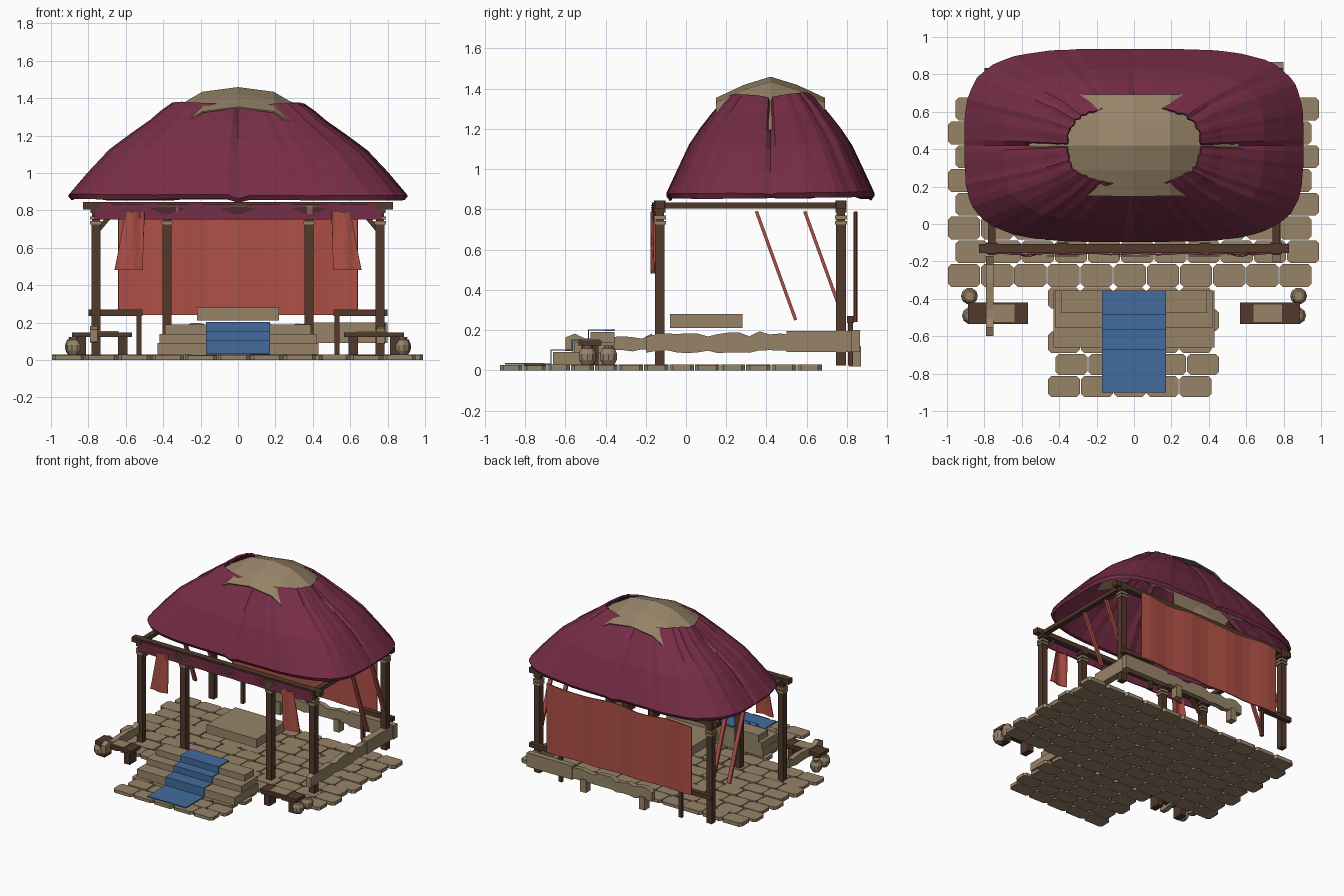
import bpy, bmesh, math, random
from mathutils import Vector

random.seed(4)
if "Cube" in bpy.data.objects:
    bpy.data.objects.remove(bpy.data.objects["Cube"])


def material(name, rgb):
    m = bpy.data.materials.new(name)
    m.use_nodes = True
    m.diffuse_color = (*rgb, 1)
    m.node_tree.nodes["Principled BSDF"].inputs["Base Color"].default_value = (*rgb, 1)
    return m


TAN = material("sandstone", (0.31, 0.23, 0.14))
MAROON = material("maroon cloth", (0.18, 0.026, 0.06))
RED = material("red cloth", (0.42, 0.08, 0.06))
BROWN = material("dark wood", (0.085, 0.04, 0.024))
BLUE = material("blue carpet", (0.055, 0.15, 0.34))


def finish(name, bm, mat):
    bmesh.ops.recalc_face_normals(bm, faces=bm.faces)
    me = bpy.data.meshes.new(name)
    bm.to_mesh(me)
    bm.free()
    me.materials.append(mat)
    ob = bpy.data.objects.new(name, me)
    bpy.context.collection.objects.link(ob)
    return ob


def add_box(bm, x, y, z):
    """Axis-aligned box from (low, high) ranges."""
    verts = bmesh.ops.create_cube(bm, size=1)["verts"]
    for v in verts:
        v.co = [(r[0] + r[1]) / 2 + c * (r[1] - r[0]) for c, r in zip(v.co, (x, y, z))]
    return verts


def box(name, mat, x, y, z):
    bm = bmesh.new()
    add_box(bm, x, y, z)
    return finish(name, bm, mat)


def sheet(name, mat, nu, nv, func, thick=0.008):
    """Grid surface from func(u, v), given a little thickness."""
    bm = bmesh.new()
    rows = [[bm.verts.new(func(i / nu, j / nv)) for j in range(nv + 1)] for i in range(nu + 1)]
    for a, b in zip(rows, rows[1:]):
        for j in range(nv):
            bm.faces.new((a[j], b[j], b[j + 1], a[j + 1]))
    ob = finish(name, bm, mat)
    s = ob.modifiers.new("thickness", "SOLIDIFY")
    s.thickness, s.offset = thick, 0
    return ob


def extrude(name, mat, outline, to_point, depth):
    """Flat outline mapped into space and pushed along a depth vector."""
    bm = bmesh.new()
    f = bm.faces.new([bm.verts.new(to_point(*p)) for p in outline])
    new = bmesh.ops.extrude_face_region(bm, geom=[f])["geom"]
    bmesh.ops.translate(bm, vec=depth, verts=[v for v in new if isinstance(v, bmesh.types.BMVert)])
    return finish(name, bm, mat)


def ragged(a, b, low, high, n=14):
    """Broken wall outline with an uneven top and bottom."""
    top, bottom = [], []
    for i in range(n + 1):
        s = a + (b - a) * i / n
        top.append((s, high - random.uniform(0, 0.03)))
        bottom.append((s, low + random.uniform(0, 0.015)))
    return top + bottom[::-1]


# Paved floor: staggered slabs with clipped corners
bm = bmesh.new()


def pave(y0, rows, pitch, half, tile):
    for r in range(rows):
        y, shift = y0 + r * pitch, (0.03 if r % 2 else -0.01)
        n = round(2 * half / tile)
        for i in range(n):
            x = -half + i * 2 * half / n + shift - 0.01
            w, d, c = 2 * half / n - 0.005, pitch - 0.005, 0.018
            top = 0.026 + random.uniform(-0.003, 0.004)
            pts = [(c, 0), (w - c, 0), (w, c), (w, d - c), (w - c, d), (c, d), (0, d - c), (0, c)]
            low = [bm.verts.new((x + p, y + q, 0)) for p, q in pts]
            high = [bm.verts.new((x + p, y + q, top)) for p, q in pts]
            bm.faces.new(low)
            bm.faces.new(high)
            for k in range(8):
                bm.faces.new((low[k - 1], low[k], high[k], high[k - 1]))


pave(-0.336, 8, 0.127, 0.975, 0.176)
pave(-0.925, 5, 0.118, 0.44, 0.176)
finish("paving", bm, TAN)

# Entrance steps with a carpet running down them
steps = [(-0.66, 0.09, 0.43), (-0.555, 0.14, 0.42), (-0.475, 0.19, 0.39)]
for i, (y, z, w) in enumerate(steps):
    box(f"step_{i + 1}", TAN, (-w, w), (y, -0.355), (steps[i - 1][1] if i else 0.026, z))
path = [(-0.9, 0.032), (-0.67, 0.032), (-0.67, 0.1), (-0.565, 0.1), (-0.565, 0.15),
        (-0.485, 0.15), (-0.485, 0.2), (-0.355, 0.2)]
sheet("carpet", BLUE, 7, 1, lambda u, v: (-0.17 + 0.34 * v, *path[round(u * 7)]))

# Raised dais slab and broken walls
box("dais", TAN, (-0.22, 0.22), (-0.08, 0.28), (0.21, 0.28))
extrude("side_wall", TAN, ragged(-0.2, 0.52, 0.085, 0.195), lambda s, z: (0.74, s, z), (0.045, 0, 0))
box("side_wall_end", TAN, (0.735, 0.79), (0.5, 0.84), (0.09, 0.195))
extrude("front_wall_stub", TAN, ragged(-0.6, -0.17, 0.09, 0.185, 9), lambda s, z: (-0.79, s, z), (0.04, 0, 0))
extrude("back_wall", TAN, ragged(-0.3, 0.42, 0.09, 0.2), lambda s, z: (s, 0.82, z), (0, 0.04, 0))
box("back_wall_end", TAN, (0.4, 0.8), (0.82, 0.865), (0.09, 0.2))
for x in (0.3, -0.22):
    box("back_wall_footing", TAN, (x - 0.025, x + 0.025), (0.81, 0.87), (0.02, 0.12))

# Posts with collars and a cap block
posts = [(x, y) for x in (-0.76, 0.76) for y in (-0.13, 0.77)] + [(-0.38, -0.13), (0.38, -0.13)]
for x, y in posts:
    bm = bmesh.new()
    add_box(bm, (x - 0.024, x + 0.024), (y - 0.024, y + 0.024), (0.025, 0.73))
    add_box(bm, (x - 0.021, x + 0.021), (y - 0.021, y + 0.021), (0.73, 0.82))
    add_box(bm, (x - 0.028, x + 0.028), (y - 0.028, y + 0.028), (0.785, 0.845))
    finish("post", bm, BROWN)
    bm = bmesh.new()
    for z in (0.725, 0.75):
        add_box(bm, (x - 0.03, x + 0.03), (y - 0.03, y + 0.03), (z, z + 0.018))
    finish("post_collar", bm, TAN)

# Top beams
for y in (-0.13, 0.77):
    box("cross_beam", BROWN, (-0.83, 0.83), (y - 0.024, y + 0.024), (0.805, 0.845))

for s in (-1, 1):
    x = s * 0.76
    box("side_beam", BROWN, (x - 0.02, x + 0.02), (-0.165, 0.79), (0.805, 0.835))
    # Rear rail with its leg
    box("rear_rail", BROWN, tuple(sorted((s * 0.51, s * 0.8))), (0.8, 0.835), (0.235, 0.27))
    box("rear_leg", BROWN, (s * 0.53 - 0.013, s * 0.53 + 0.013), (0.805, 0.83), (0.025, 0.235))
    # Slanted ribbons hanging along the sides
    for top, low in (((0.35, 0.79), (0.545, 0.25)), ((0.59, 0.79), (0.76, 0.32))):
        sheet("side_ribbon", RED, 1, 1, lambda u, v: (
            x - 0.015 + 0.03 * v, top[0] + (low[0] - top[0]) * u, top[1] + (low[1] - top[1]) * u), 0.016)
    # Short drape beside the front corner post
    sheet("front_drape", RED, 6, 6, lambda u, v: (
        s * (0.5 + 0.01 * u + v * (0.1 + 0.05 * u)),
        -0.165 + 0.008 * math.sin(7 * v + 2 * u), 0.79 - 0.31 * u))
    # Brace between corner post and beam
    extrude("corner_brace", BROWN, [(0.735, 0.69), (0.735, 0.73), (0.67, 0.805), (0.64, 0.805)],
            lambda a, z: (s * a, -0.14, z), (0, 0.02, 0))
    # Front bench with a seat pad
    bm = bmesh.new()
    add_box(bm, (s * 0.727 - 0.16, s * 0.727 + 0.16), (-0.535, -0.42), (0.122, 0.148))
    for dx in (-0.11, 0.11):
        c = s * 0.727 + dx
        add_box(bm, (c - 0.025, c + 0.025), (-0.52, -0.435), (0.026, 0.122))
    finish("bench", bm, BROWN)
    box("bench_pad", TAN, (s * 0.715 - 0.075, s * 0.715 + 0.075), (-0.525, -0.43), (0.148, 0.155))
    # Round jars
    for jx, jy in ((0.88, -0.385), (0.875, -0.49)):
        bm = bmesh.new()
        rings = []
        for r, z in ((0.028, 0.026), (0.043, 0.05), (0.045, 0.08), (0.034, 0.108), (0.024, 0.112), (0.026, 0.122)):
            rings.append([bm.verts.new((s * jx + r * math.cos(k * math.pi / 5), jy + r * math.sin(k * math.pi / 5), z))
                          for k in range(10)])
        for a, b in zip(rings, rings[1:]):
            for k in range(10):
                bm.faces.new((a[k - 1], a[k], b[k], b[k - 1]))
        bm.faces.new(rings[0])
        bm.faces.new(rings[-1])
        finish("jar", bm, TAN)

# Back curtain and front valance
sheet("back_curtain", RED, 16, 4, lambda u, v: (
    -0.64 + 1.28 * u, 0.843 + 0.006 * math.sin(22 * u), 0.24 + v * (0.54 + 0.01 * math.sin(14 * u))))
sheet("front_valance", MAROON, 24, 1, lambda u, v: (
    -0.77 + 1.54 * u, -0.16 + 0.004 * math.sin(40 * u), 0.75 + 0.085 * v))
for x in (-0.38, 0, 0.38):
    bm = bmesh.new()
    for k, w in enumerate((0.035, 0.06, 0.085, 0.05)):
        add_box(bm, (x - w, x + w), (-0.175, -0.169), (0.783 + 0.011 * k, 0.789 + 0.011 * k))
    finish("valance_ornament", bm, TAN)

# Roof cap: sheet arched both ways
CX, CY = 0, 0.42
arch_x = [(-0.56, 0.26), (-0.36, 0.125), (-0.19, 0.025), (0, 0), (0.19, 0.025), (0.36, 0.125), (0.56, 0.26)]
arch_y = [(-0.27, 0.105), (-0.13, 0.04), (0, 0), (0.13, 0.04), (0.27, 0.105)]


def cap(u, v):
    (x, fx), (y, fy) = arch_x[round(u * 6)], arch_y[round(v * 4)]
    return (x, CY + y * (0.6 if abs(x) > 0.5 else 1), 1.455 - fx - fy)


sheet("roof_cap", TAN, 6, 4, cap)

# Draped canopy: rounded-rectangle rings with folds gathered toward the opening
levels = [(0.885, 0.495, 0.86), (0.90, 0.51, 0.88), (0.80, 0.455, 0.995), (0.69, 0.40, 1.11),
          (0.58, 0.345, 1.19), (0.47, 0.285, 1.265), (0.41, 0.24, 1.315), (0.355, 0.2, 1.352)]
N = 96
folds = [random.uniform(-1, 1) for _ in range(N)]


def canopy(u, v):
    k, i = round(v * 7), round(u * N) % N
    hx, hy, z = levels[k]
    a = 2 * math.pi * i / N
    c, s = math.cos(a), math.sin(a)
    n = 4 - 1.2 * k / 7
    r = (abs(c) ** n + abs(s) ** n) ** (-1 / n)
    diag = abs(math.sin(2 * a))
    r *= 1 + folds[i] * 0.03 * diag * k / 7
    z += 0.02 * diag * k / 7 + folds[i // 6 * 6] * 0.006
    if i % (N // 4) == 0:
        z -= 0.05 * k / 7 if abs(c) > 0.5 else 0.015
    return Vector((CX + hx * c * r, CY + hy * s * r, z))


sheet("canopy", MAROON, N, 7, canopy, 0.012)
